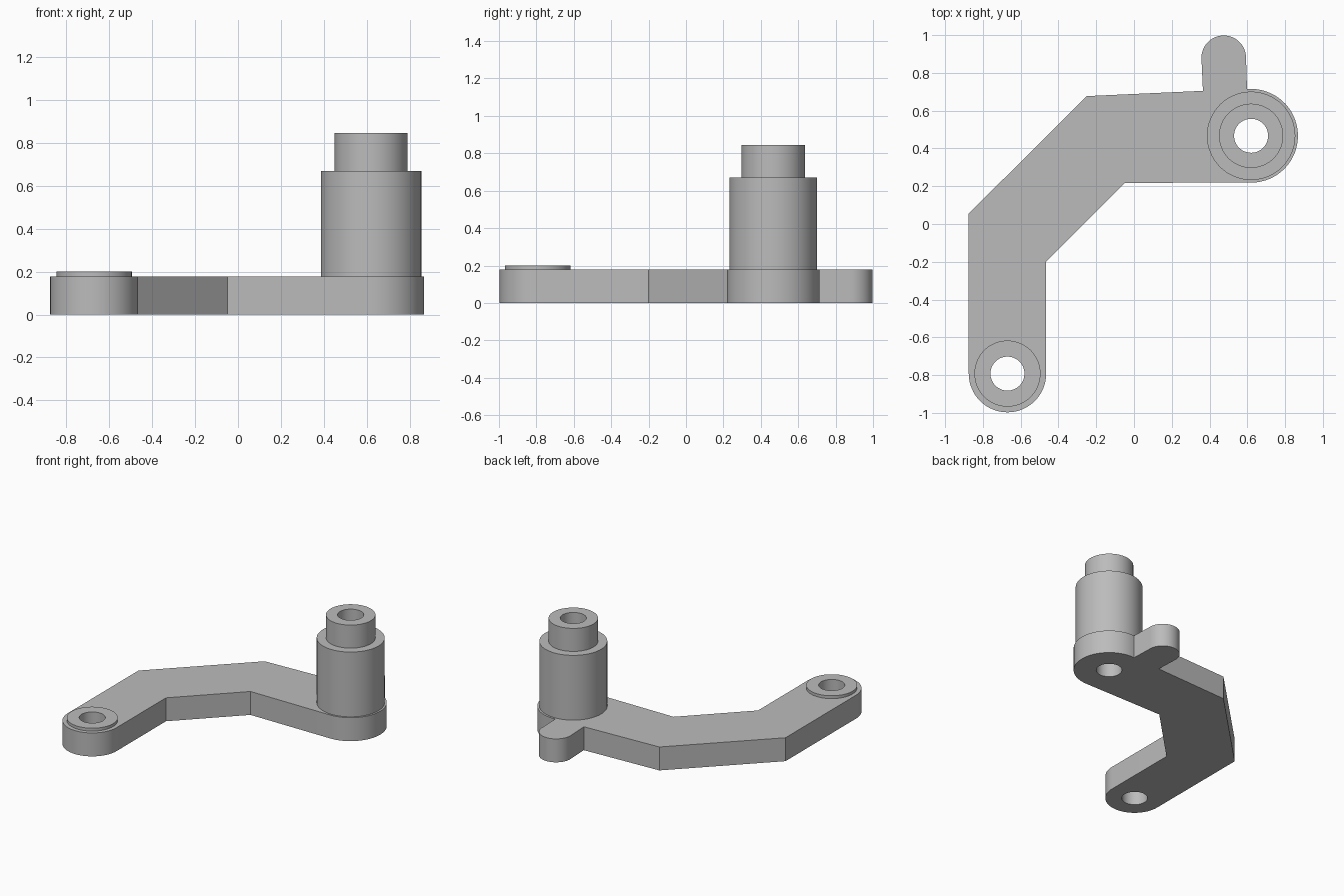
import bpy, bmesh
from math import cos, sin, pi, radians

if "Cube" in bpy.data.objects:
    bpy.data.objects.remove(bpy.data.objects["Cube"], do_unlink=True)

grey = bpy.data.materials.new("plain grey")
grey.use_nodes = True
colour = (0.5, 0.5, 0.5, 1)
grey.diffuse_color = colour
grey.node_tree.nodes["Principled BSDF"].inputs["Base Color"].default_value = colour

SEGMENTS = 64
THICK = 0.178
HOLE = 0.09
ARM_END = (-0.67, -0.792)
POST_END = (0.62, 0.467)
TAB_END = (0.475, 0.88)


def arc(centre, radius, start, end, steps=32):
    angles = [radians(start + (end - start) * i / steps) for i in range(steps + 1)]
    return [(centre[0] + radius * cos(a), centre[1] + radius * sin(a)) for a in angles]


def finish(bm, name):
    bmesh.ops.recalc_face_normals(bm, faces=bm.faces)
    mesh = bpy.data.meshes.new(name)
    bm.to_mesh(mesh)
    bm.free()
    mesh.materials.append(grey)
    obj = bpy.data.objects.new(name, mesh)
    bpy.context.collection.objects.link(obj)
    bpy.ops.object.select_all(action="DESELECT")
    obj.select_set(True)
    bpy.context.view_layer.objects.active = obj
    bpy.ops.object.shade_smooth_by_angle(angle=radians(30))
    return obj


def plate(name, loops, height):
    """Extrude an outline with holes into a flat plate."""
    bm = bmesh.new()
    for loop in loops:
        verts = [bm.verts.new((x, y, 0)) for x, y in loop]
        for a, b in zip(verts, verts[1:] + verts[:1]):
            bm.edges.new((a, b))
    bmesh.ops.triangle_fill(bm, edges=bm.edges[:], use_beauty=True, normal=(0, 0, 1))
    top = bmesh.ops.extrude_face_region(bm, geom=bm.faces[:], use_keep_orig=True)
    moved = [v for v in top["geom"] if isinstance(v, bmesh.types.BMVert)]
    bmesh.ops.translate(bm, verts=moved, vec=(0, 0, height))
    return finish(bm, name)


def turned(name, centre, profile):
    """Revolve a (radius, height) profile around a vertical axis."""
    bm = bmesh.new()
    rings = []
    for r, z in profile:
        ring = arc(centre, r, 0, 360, SEGMENTS)[:-1]
        rings.append([bm.verts.new((x, y, z)) for x, y in ring])
    for low, high in zip(rings, rings[1:]):
        for i in range(SEGMENTS):
            j = (i + 1) % SEGMENTS
            bm.faces.new((low[i], low[j], high[j], high[i]))
    return finish(bm, name)


# Cranked arm with rounded ends, a small side tab and two through holes
outline = (
    arc(ARM_END, 0.205, 180, 360)
    + [(-0.465, -0.2), (-0.048, 0.218)]
    + arc(POST_END, 0.248, -90, 95)
    + arc(TAB_END, 0.118, 0, 180)
    + [(0.365, 0.705), (-0.25, 0.677), (-0.875, 0.055)]
)
holes = [arc(c, HOLE, 0, 360, SEGMENTS)[:-1] for c in (ARM_END, POST_END)]
plate("crank_arm", [outline] + holes, THICK)

# Low raised ring around the hole at the arm's free end
turned("end_boss", ARM_END,
       [(0.175, THICK), (0.175, 0.2), (HOLE, 0.2), (HOLE, THICK)])

# Tall hollow post with a narrower neck
turned("stepped_post", POST_END,
       [(0.234, THICK), (0.234, 0.67), (0.17, 0.67), (0.17, 0.845),
        (HOLE, 0.845), (HOLE, THICK)])
